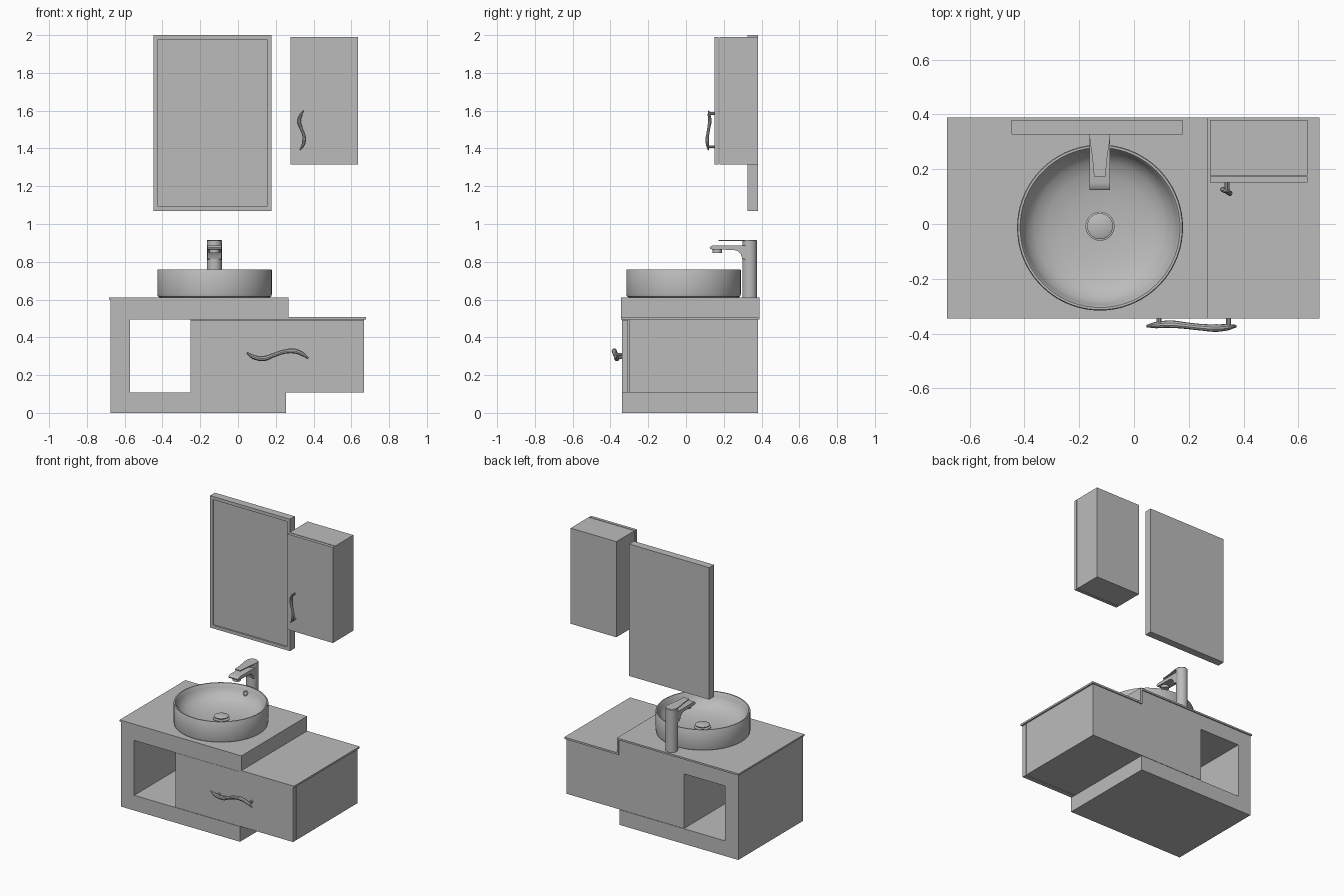
import bpy, bmesh, math
from mathutils import Vector

if "Cube" in bpy.data.objects:
    bpy.data.objects.remove(bpy.data.objects["Cube"])

grey = bpy.data.materials.new("plain grey")
grey.diffuse_color = (0.5, 0.5, 0.5, 1)
grey.use_nodes = True
grey.node_tree.nodes["Principled BSDF"].inputs["Base Color"].default_value = grey.diffuse_color


def finish(name, bm, smooth=False):
    bmesh.ops.recalc_face_normals(bm, faces=bm.faces)
    mesh = bpy.data.meshes.new(name)
    bm.to_mesh(mesh)
    bm.free()
    mesh.materials.append(grey)
    ob = bpy.data.objects.new(name, mesh)
    bpy.context.collection.objects.link(ob)
    if smooth:
        shade(ob)
    return ob


def shade(ob):
    bpy.ops.object.select_all(action='DESELECT')
    ob.select_set(True)
    bpy.context.view_layer.objects.active = ob
    bpy.ops.object.shade_smooth_by_angle(angle=math.radians(35))


def box(name, x, y, z):
    """Box from (min, max) pairs."""
    bm = bmesh.new()
    bmesh.ops.create_cube(bm, size=1)
    for v in bm.verts:
        v.co = [r[0] + (c + 0.5) * (r[1] - r[0]) for c, r in zip(v.co, (x, y, z))]
    return finish(name, bm)


def lathe(name, profile, cx, cy, steps=64):
    """Spin (radius, z) points around a vertical axis."""
    bm = bmesh.new()
    vs = [bm.verts.new((cx + r, cy, z)) for r, z in profile]
    es = [bm.edges.new(p) for p in zip(vs, vs[1:])]
    bmesh.ops.spin(bm, geom=vs + es, cent=(cx, cy, 0), axis=(0, 0, 1),
                   angle=2 * math.pi, steps=steps, use_duplicate=False)
    bmesh.ops.remove_doubles(bm, verts=bm.verts, dist=1e-5)
    return finish(name, bm, True)


def extrude(name, outline, depth, smooth=False):
    """Fill a planar outline and push it along a vector."""
    bm = bmesh.new()
    face = bm.faces.new([bm.verts.new(p) for p in outline])
    ext = bmesh.ops.extrude_face_region(bm, geom=[face])
    moved = [g for g in ext["geom"] if isinstance(g, bmesh.types.BMVert)]
    bmesh.ops.translate(bm, verts=moved, vec=depth)
    return finish(name, bm, smooth)


def tube(name, points, radii):
    """Smooth rod with varying thickness."""
    cu = bpy.data.curves.new(name, 'CURVE')
    cu.dimensions = '3D'
    cu.bevel_depth = 1
    cu.bevel_resolution = 3
    cu.resolution_u = 6
    cu.use_fill_caps = True
    sp = cu.splines.new('BEZIER')
    sp.bezier_points.add(len(points) - 1)
    for bp, co, r in zip(sp.bezier_points, points, radii):
        bp.co = co
        bp.radius = r
        bp.handle_left_type = bp.handle_right_type = 'AUTO'
    cu.materials.append(grey)
    ob = bpy.data.objects.new(name, cu)
    bpy.context.collection.objects.link(ob)
    bpy.ops.object.select_all(action='DESELECT')
    ob.select_set(True)
    bpy.context.view_layer.objects.active = ob
    bpy.ops.object.convert(target='MESH')
    shade(bpy.context.view_layer.objects.active)


# Vanity carcass: base, side panel, upper box, open shelf between
Y = (-0.339, 0.38)
box("base_plinth", (-0.674, 0.253), Y, (0, 0.107))
box("left_side_panel", (-0.674, -0.572), Y, (0.107, 0.494))
box("upper_box", (-0.674, 0.255), Y, (0.494, 0.6))

# Drawer unit with a separate front
box("drawer_body", (-0.251, 0.667), (-0.3, 0.38), (0.109, 0.495))
box("drawer_front", (-0.251, 0.667), (-0.339, -0.306), (0.109, 0.493))

# Stepped worktop, one folded slab
step = [(-0.682, 0.612), (0.268, 0.612), (0.268, 0.508), (0.678, 0.508),
        (0.678, 0.495), (0.255, 0.495), (0.255, 0.6), (-0.682, 0.6)]
extrude("stepped_worktop", [(x, -0.345, z) for x, z in step], (0, 0.733, 0))

# Round basin with bowl, drain and overflow
BX, BY = -0.124, -0.013
lathe("basin", [(0, 0.612), (0.292, 0.612), (0.3, 0.617), (0.303, 0.628),
                (0.303, 0.755), (0.3, 0.76), (0.292, 0.76), (0.288, 0.755),
                (0.282, 0.735), (0.268, 0.707), (0.24, 0.68), (0.195, 0.66),
                (0.13, 0.647), (0.06, 0.641), (0, 0.64)], BX, BY, 72)
lathe("drain_ring", [(0, 0.641), (0.053, 0.641), (0.053, 0.647), (0.048, 0.649),
                     (0.03, 0.645), (0, 0.645)], BX, BY + 0.005, 40)
lathe("drain_cap", [(0, 0.645), (0.02, 0.645), (0.02, 0.655), (0.046, 0.657),
                    (0.047, 0.662), (0.035, 0.667), (0, 0.669)], BX, BY + 0.005, 40)
bpy.ops.mesh.primitive_torus_add(location=(BX, BY + 0.272, 0.718),
                                 rotation=(math.radians(65), 0, 0),
                                 major_radius=0.014, minor_radius=0.005,
                                 major_segments=24, minor_segments=8)
ring = bpy.context.object
ring.name = "overflow_ring"
ring.data.materials.append(grey)
shade(ring)

# Tap: column, spout, aerator, flat lever
TX, TY = -0.125, 0.337
lathe("tap_column", [(0, 0.612), (0.039, 0.612), (0.039, 0.912), (0.036, 0.916),
                     (0, 0.916)], TX, TY, 40)
spout = [(0.337, 0.887), (0.15, 0.887), (0.134, 0.884), (0.125, 0.876),
         (0.127, 0.868), (0.14, 0.865), (0.25, 0.863), (0.275, 0.857),
         (0.29, 0.842), (0.298, 0.815), (0.337, 0.81)]
extrude("tap_spout", [(TX - 0.037, y, z) for y, z in spout], (0.074, 0, 0), True)
lathe("tap_aerator", [(0, 0.846), (0.026, 0.846), (0.026, 0.868), (0, 0.868)],
      TX, 0.165, 32)
lever = [(0.038, TY), (0.036, 0.30), (0.028, 0.25), (0.023, 0.20), (0.021, 0.173)]
outline = lever + [(-x, y) for x, y in reversed(lever)]
extrude("tap_lever", [(TX + x, y, 0.909) for x, y in outline], (0, 0, 0.007))

# Mirror: slab with a shallow recess in its front face
bm = bmesh.new()
bmesh.ops.create_cube(bm, size=1)
for v in bm.verts:
    v.co = (-0.135 + v.co.x * 0.624, 0.353 + v.co.y * 0.054, 1.535 + v.co.z * 0.93)
front = [f for f in bm.faces if f.calc_center_median().y < 0.33]
bmesh.ops.inset_region(bm, faces=front, thickness=0.032)
bmesh.ops.inset_region(bm, faces=front, thickness=0.001, depth=-0.008)
finish("mirror", bm)

# Wall cabinet with door
box("wall_cabinet_body", (0.277, 0.634), (0.178, 0.38), (1.316, 1.99))
box("wall_cabinet_door", (0.277, 0.634), (0.152, 0.173), (1.316, 1.99))

# Wavy handles with posts
taper = [0.005, 0.012, 0.014, 0.012, 0.012, 0.014, 0.012, 0.005]
wave = [(0.047, 0.318), (0.08, 0.297), (0.135, 0.288), (0.19, 0.306),
        (0.245, 0.324), (0.3, 0.327), (0.34, 0.312), (0.372, 0.288)]
bow = [0, 0.004, 0.007, 0.002, -0.004, -0.007, -0.004, 0]
tube("drawer_handle", [(x, -0.373 + b, z) for (x, z), b in zip(wave, bow)], taper)
for x, z in ((0.092, 0.294), (0.345, 0.309)):
    tube("drawer_handle_post", [(x, -0.37, z), (x, -0.337, z)], [0.009, 0.009])

wave = [(0.347, 1.6), (0.332, 1.575), (0.324, 1.545), (0.333, 1.51),
        (0.347, 1.475), (0.35, 1.445), (0.343, 1.415), (0.327, 1.392)]
tube("cabinet_handle", [(x, 0.119 + b, z) for (x, z), b in zip(wave, bow)],
     [r * 0.7 for r in taper])
for x, z in ((0.337, 1.585), (0.341, 1.41)):
    tube("cabinet_handle_post", [(x, 0.12, z), (x, 0.154, z)], [0.007, 0.007])
